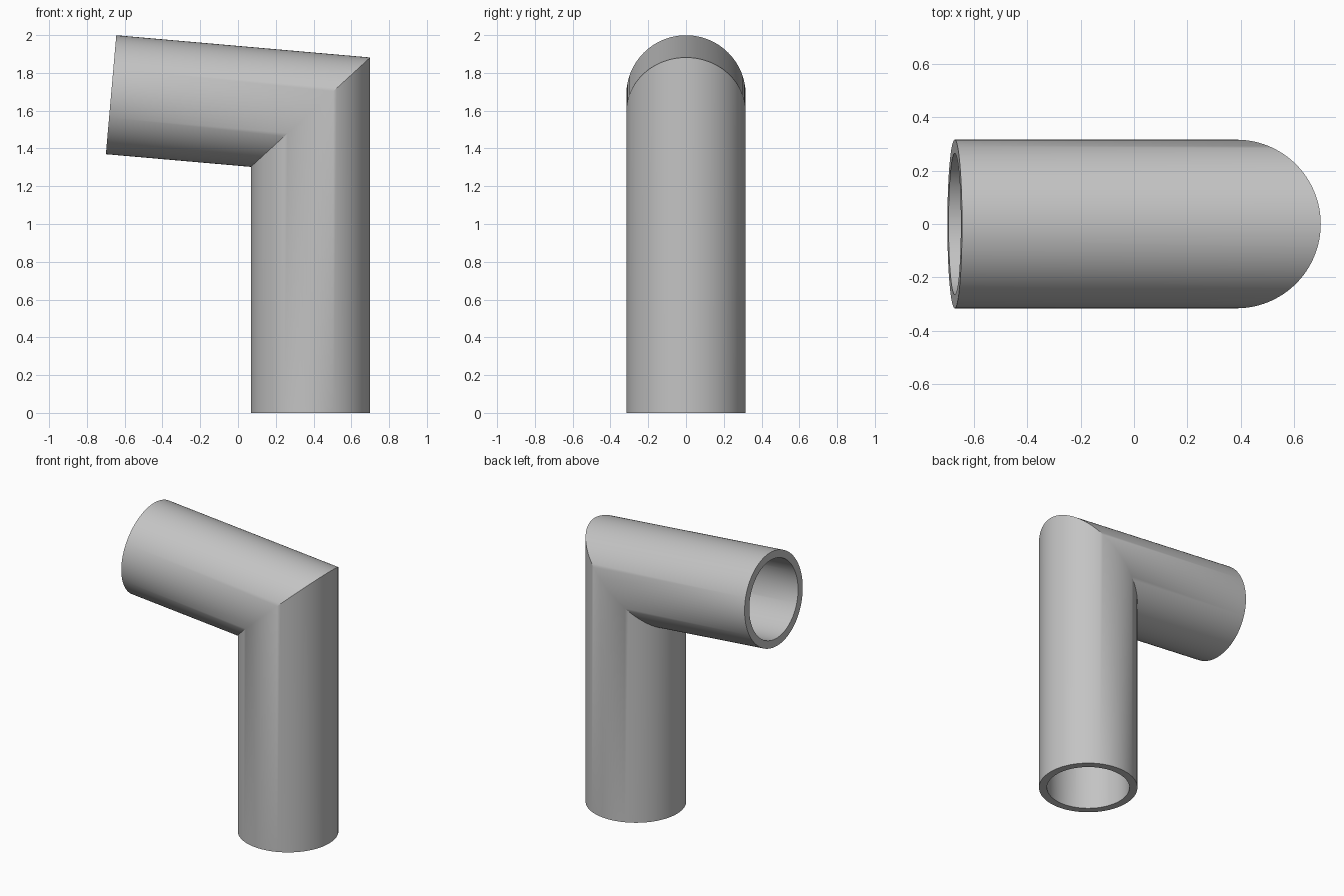
import bpy, bmesh, math
from mathutils import Vector

cube = bpy.data.objects.get("Cube")
if cube:
    bpy.data.objects.remove(cube, do_unlink=True)

SIDES = 96
OUTER, INNER = 0.316, 0.265
TILT = math.radians(5)                      # upward tilt of the arm
MITRE = math.tan((math.pi / 2 - TILT) / 2)  # slope of the joint plane
joint = Vector((0.384, 0, 1.592))
arm_dir = Vector((-math.cos(TILT), 0, math.sin(TILT)))
arm_up = Vector((math.sin(TILT), 0, math.cos(TILT)))
arm_end = joint + arm_dir * 1.06

grey = bpy.data.materials.new("Plain grey")
grey.use_nodes = True
colour = (0.55, 0.55, 0.55, 1)
grey.diffuse_color = colour
grey.node_tree.nodes["Principled BSDF"].inputs["Base Color"].default_value = colour

bm = bmesh.new()


def wall(radius):
    """Rings at the foot, the mitred joint and the open arm end."""
    rings = [[], [], []]
    for i in range(SIDES):
        a = math.tau * i / SIDES
        c, s = radius * math.cos(a), radius * math.sin(a)
        side = Vector((0, s, 0))
        rings[0].append(bm.verts.new((joint.x + c, s, 0)))
        rings[1].append(bm.verts.new(joint + side + Vector((c, 0, c * MITRE))))
        rings[2].append(bm.verts.new(arm_end + side + arm_up * c))
    return rings


def bridge(a, b):
    for i in range(SIDES):
        j = (i + 1) % SIDES
        bm.faces.new((a[i], a[j], b[j], b[i]))


# Outer skin, inner bore and the two end rims
outer, inner = wall(OUTER), wall(INNER)
loop = outer + inner[::-1]
for k in range(len(loop)):
    bridge(loop[k], loop[(k + 1) % len(loop)])
bmesh.ops.recalc_face_normals(bm, faces=bm.faces)

mesh = bpy.data.meshes.new("elbow_pipe")
bm.to_mesh(mesh)
bm.free()
mesh.materials.append(grey)
pipe = bpy.data.objects.new("elbow_pipe", mesh)
bpy.context.collection.objects.link(pipe)

# Smooth walls with crisp rims and joint
bpy.ops.object.select_all(action='DESELECT')
pipe.select_set(True)
bpy.context.view_layer.objects.active = pipe
bpy.ops.object.shade_smooth_by_angle(angle=math.radians(30))
